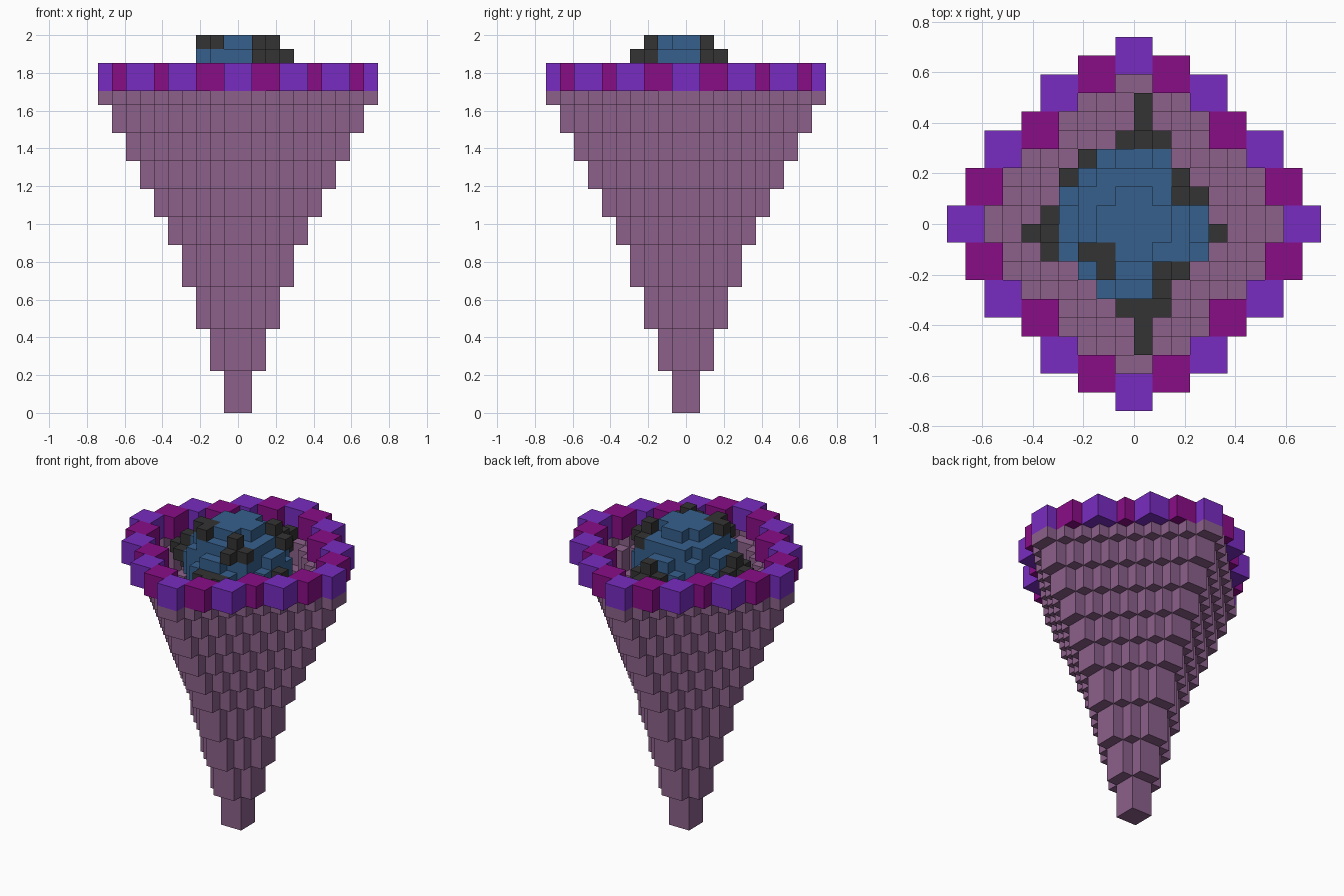
import bpy, bmesh
from mathutils import Vector

if "Cube" in bpy.data.objects:
    bpy.data.objects.remove(bpy.data.objects["Cube"], do_unlink=True)

U = 2 / 27  # edge length of one block


def material(name, rgb):
    lin = [((c / 255 + 0.055) / 1.055) ** 2.4 if c > 10 else c / 255 / 12.92 for c in rgb]
    m = bpy.data.materials.new(name)
    m.use_nodes = True
    m.diffuse_color = (*lin, 1)
    bsdf = m.node_tree.nodes["Principled BSDF"]
    bsdf.inputs["Base Color"].default_value = (*lin, 1)
    bsdf.inputs["Roughness"].default_value = 0.9
    return m


MAUVE = material("mauve", (140, 97, 139))
VIOLET = material("violet", (120, 44, 192))
MAGENTA = material("magenta", (138, 13, 135))
BLUE = material("blue", (54, 96, 141))
CHARCOAL = material("charcoal", (51, 51, 51))


def blocks(name, cells, mat):
    """Make one mesh from the outer faces of a set of unit blocks."""
    cells = set(cells)
    bm = bmesh.new()
    for c in cells:
        mid = Vector(c) + Vector((0.5, 0.5, 0.5))
        for axis in range(3):
            for sign in (-1, 1):
                n = Vector((0, 0, 0))
                n[axis] = sign
                if tuple(int(a + b) for a, b in zip(c, n)) in cells:
                    continue
                s = Vector((0, 0, 0))
                s[(axis + 1) % 3] = 0.5
                t = n.cross(s)
                corners = (s + t, t - s, -s - t, s - t)
                bm.faces.new([bm.verts.new((mid + n / 2 + k) * U) for k in corners])
    bmesh.ops.remove_doubles(bm, verts=bm.verts, dist=0.001)
    # merge coplanar squares into larger flat faces
    bmesh.ops.dissolve_limit(bm, angle_limit=0.01, verts=bm.verts, edges=bm.edges)
    mesh = bpy.data.meshes.new(name)
    bm.to_mesh(mesh)
    bm.free()
    mesh.materials.append(mat)
    obj = bpy.data.objects.new(name, mesh)
    bpy.context.collection.objects.link(obj)
    return obj


def dist(i):
    """Whole blocks between a cell and the centre line."""
    return i if i >= 0 else -i - 1


# Hollow cone: each tier is a diamond one block wider than the tier below
tiers = [0, 3, 6, 9, 12, 14, 16, 18, 20, 22, 23]
cone = [(x, y, z)
        for k in range(10)
        for x in range(-10, 10) for y in range(-10, 10)
        if dist(x) + dist(y) == k
        for z in range(tiers[k], tiers[k + 1])]
blocks("cone_shell", cone, MAUVE)


# Rim: 2 x 2 x 2 blocks in alternating colours, mirrored in x and y
def rim(centres):
    return [(sx * cx + a, sy * cy + b, z)
            for cx, cy in centres for sx in (-1, 1) for sy in (-1, 1)
            for a in (-1, 0) for b in (-1, 0) for z in (23, 24)]


blocks("rim_violet", rim([(0, 9), (4, 7), (7, 4), (9, 0)]), VIOLET)
blocks("rim_magenta", rim([(2, 8), (5, 5), (8, 2)]), MAGENTA)

# Scoop: blocky ball of radius 4 centred at height 23
span = range(-4, 4)
scoop = [(x, y, z + 23) for x in span for y in span for z in span
         if sum((v + 0.5) ** 2 for v in (x, y, z)) <= 16]
blocks("scoop", scoop, BLUE)

# Chips: small clusters stuck on the scoop
chips = {
    "chip_top_left": [(-3, -2, 26), (-2, -2, 26), (-2, -3, 26)],
    "chip_top_front": [(1, -3, 26), (2, -3, 25), (1, -4, 25)],
    "chip_top_back": [(2, 1, 26), (3, 1, 25), (2, 2, 25)],
    "chip_side": [(-5, 0, 23), (-5, -1, 23), (-5, -2, 23), (-6, -1, 23),
                  (-5, -1, 24), (-5, -1, 22)],
    "chip_back": [(-1, 4, 23), (0, 4, 23), (1, 4, 23), (0, 5, 23), (0, 6, 23),
                  (0, 4, 24), (0, 4, 22)],
    "chip_front": [(-1, -5, 23), (0, -5, 23), (1, -5, 23), (0, -6, 23), (0, -7, 23),
                   (0, -5, 22)],
    "chip_small_side": [(4, -1, 23)],
    "chip_back_corner": [(-3, 3, 22), (-4, 2, 22)],
}
for name, cells in chips.items():
    blocks(name, cells, CHARCOAL)
